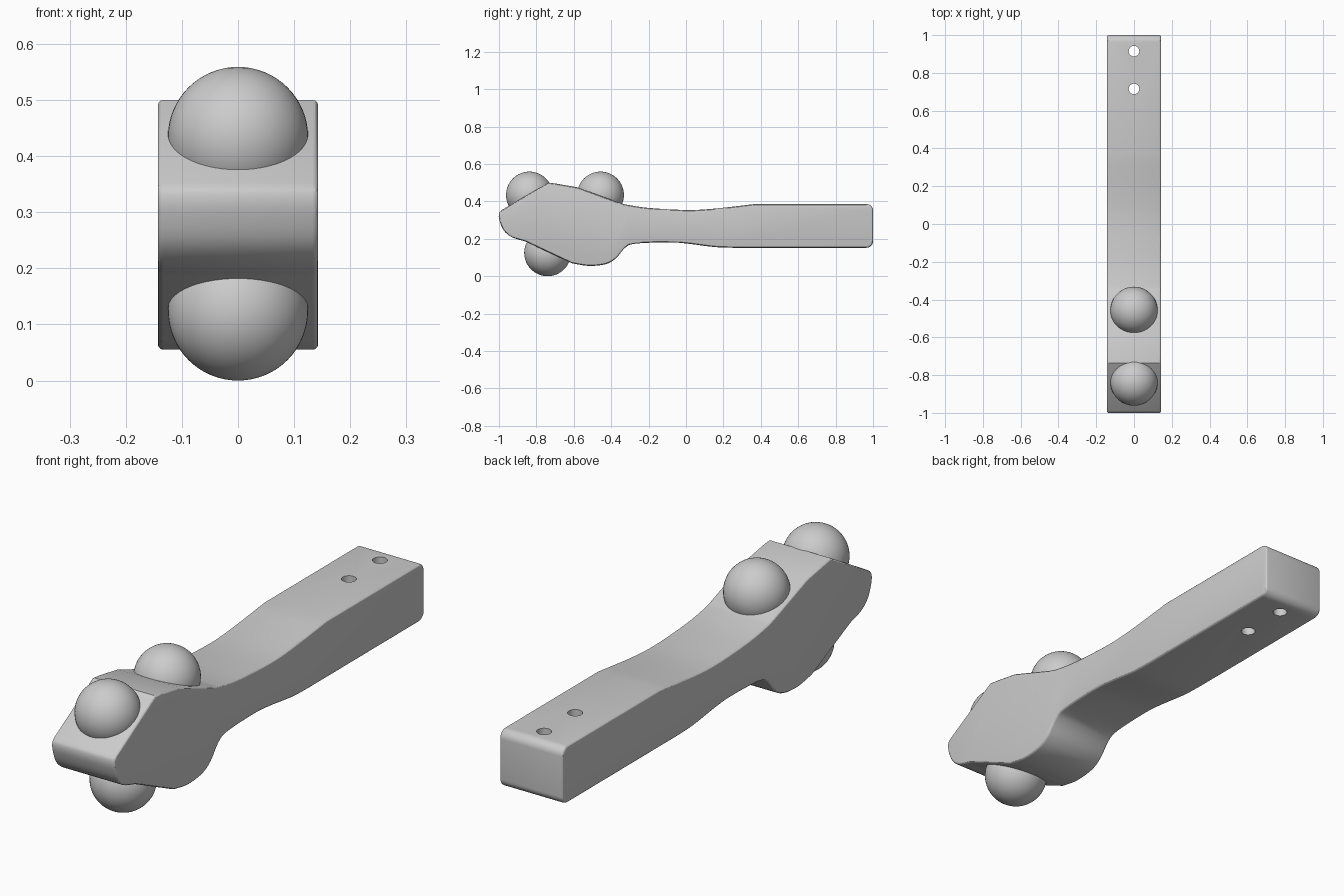
import bpy, bmesh, math
from mathutils import Vector

if "Cube" in bpy.data.objects:
    bpy.data.objects.remove(bpy.data.objects["Cube"])

HALF_W, BEVEL = 0.143, 0.01


def spline(points, steps=6):
    """Smooth curve through (y, z) points, ends included."""
    p = [Vector(q) for q in points]
    p = [2 * p[0] - p[1]] + p + [2 * p[-1] - p[-2]]
    out = []
    for a, b, c, d in zip(p, p[1:], p[2:], p[3:]):
        for i in range(steps):
            t = i / steps
            out.append(0.5 * (2 * b + (c - a) * t + (2 * a - 5 * b + 4 * c - d) * t * t
                              + (3 * b - a - 3 * c + d) * t ** 3))
    return out + [p[-2]]


def arc(cy, cz, r, start, end, n=7):
    return [Vector((cy + r * math.cos(math.radians(start + (end - start) * i / n)),
                    cz + r * math.sin(math.radians(start + (end - start) * i / n))))
            for i in range(n + 1)]


def smooth(obj, angle=30):
    bpy.ops.object.select_all(action='DESELECT')
    obj.select_set(True)
    bpy.context.view_layer.objects.active = obj
    bpy.ops.object.shade_smooth_by_angle(angle=math.radians(angle))


# Side profile: head crest, waist, square handle end, belly and nose
profile = [Vector((-0.735, 0.50)), Vector((-0.70, 0.496)), Vector((-0.58, 0.475))]
profile += spline([(-0.36, 0.394), (-0.32, 0.383), (-0.2, 0.365), (0, 0.354),
                   (0.15, 0.361), (0.37, 0.386)], 4)
profile += arc(0.965, 0.351, 0.035, 90, 0)
profile += arc(0.965, 0.187, 0.035, 0, -90)
profile += spline([(0.25, 0.152), (0.15, 0.156), (0, 0.175), (-0.1, 0.181), (-0.27, 0.174),
                   (-0.325, 0.152), (-0.375, 0.095), (-0.43, 0.064), (-0.52, 0.055),
                   (-0.61, 0.069)], 4)
profile += spline([(-0.86, 0.186), (-0.93, 0.208), (-0.975, 0.245), (-0.998, 0.30),
                   (-1.0, 0.335), (-0.988, 0.352)], 4)

# Body: extruded profile with rounded side edges
bm = bmesh.new()
face = bm.faces.new([bm.verts.new((-HALF_W, p.x, p.y)) for p in profile])
ext = bmesh.ops.extrude_face_region(bm, geom=[face], use_keep_orig=True)
bmesh.ops.translate(bm, vec=(2 * HALF_W, 0, 0),
                    verts=[v for v in ext["geom"] if isinstance(v, bmesh.types.BMVert)])
bmesh.ops.recalc_face_normals(bm, faces=bm.faces)
rims = [e for e in bm.edges if abs(e.verts[0].co.x - e.verts[1].co.x) < 1e-5]
bmesh.ops.bevel(bm, geom=rims, offset=BEVEL, segments=3, profile=0.5,
                affect='EDGES', clamp_overlap=False)
mesh = bpy.data.meshes.new("roller_body")
bm.to_mesh(mesh)
bm.free()
body = bpy.data.objects.new("roller_body", mesh)
bpy.context.collection.objects.link(body)

# Two screw holes drilled down through the handle
for y in (0.715, 0.915):
    bpy.ops.mesh.primitive_cylinder_add(vertices=32, radius=0.028, depth=1, location=(0, y, 0.27))
    cutter = bpy.context.object
    cutter.name = "hole_cutter"
    cutter.hide_render = True
    cutter.display_type = 'WIRE'
    mod = body.modifiers.new("hole", 'BOOLEAN')
    mod.operation, mod.solver, mod.object = 'DIFFERENCE', 'EXACT', cutter
    bpy.ops.object.select_all(action='DESELECT')
    body.select_set(True)
    bpy.context.view_layer.objects.active = body
    bpy.ops.object.modifier_apply(modifier=mod.name)
    bpy.data.objects.remove(cutter, do_unlink=True)
smooth(body)

# Three balls seated in the head
for name, y, z in (("front_ball", -0.837, 0.434), ("rear_ball", -0.457, 0.434),
                   ("lower_ball", -0.74, 0.125)):
    bpy.ops.mesh.primitive_uv_sphere_add(segments=48, ring_count=32, radius=0.125,
                                         location=(0, y, z))
    ball = bpy.context.object
    ball.name = name
    smooth(ball)
